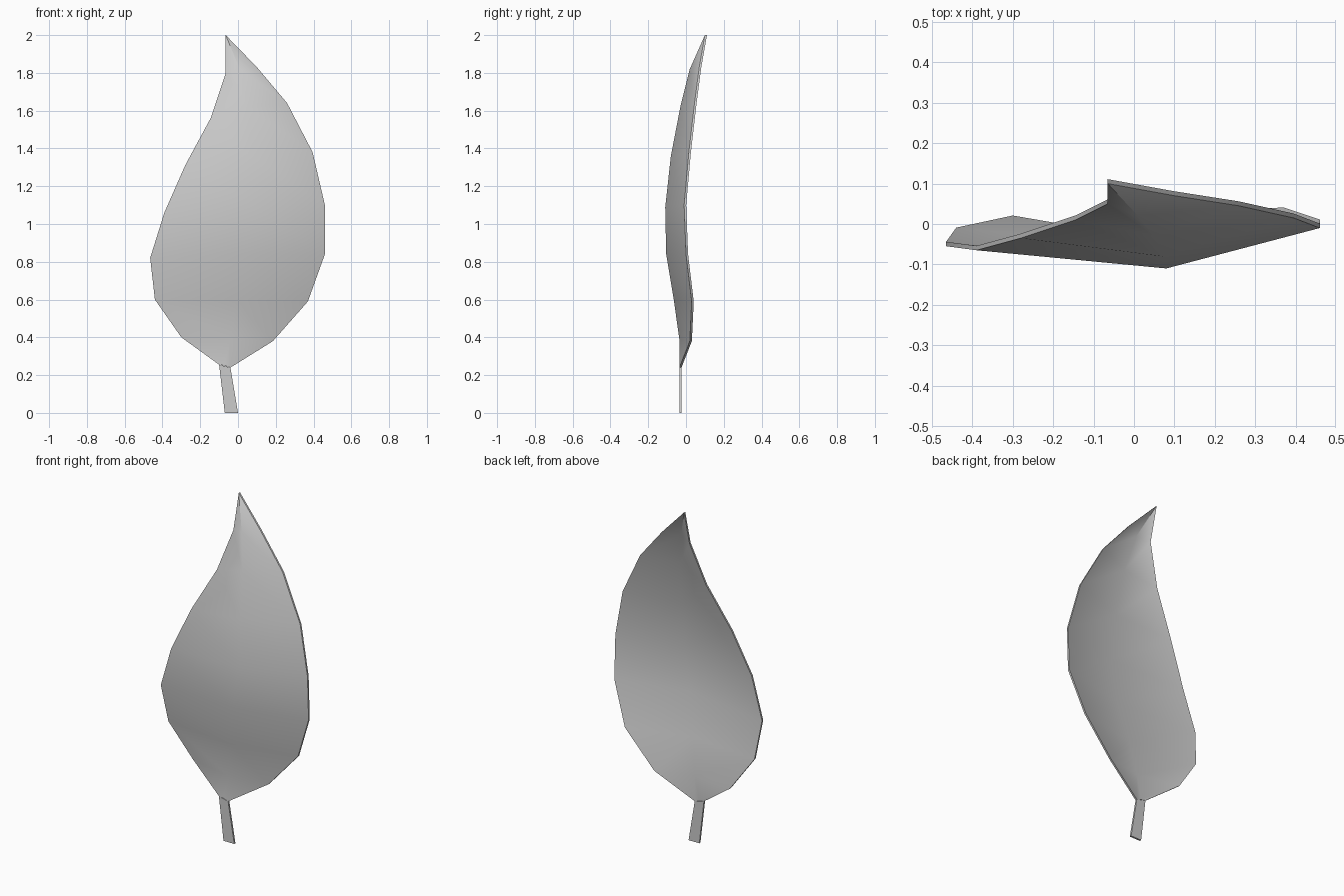
import bpy
import bmesh
from math import radians
from mathutils import Vector

THICKNESS = 0.011

cube = bpy.data.objects.get("Cube")
if cube:
    bpy.data.objects.remove(cube, do_unlink=True)

# One plain grey for the whole leaf
grey = bpy.data.materials.new("leaf grey")
grey.use_nodes = True
colour = (0.6, 0.6, 0.6, 1)
grey.diffuse_color = colour
grey.node_tree.nodes["Principled BSDF"].inputs["Base Color"].default_value = colour


def make_sheet(name, tip, *columns):
    """Loft a sheet between point columns (in hundredths) and thicken it backwards."""
    bm = bmesh.new()

    def vert(point):
        return bm.verts.new(Vector(point) / 100)

    grid = [[vert(p) for p in column] for column in columns]
    if tip:
        top = vert(tip)
        for left, right in zip(grid, grid[1:]):
            bm.faces.new((top, left[0], right[0]))
    for left, right in zip(grid, grid[1:]):
        for i in range(len(left) - 1):
            bm.faces.new((left[i], left[i + 1], right[i + 1], right[i]))

    # Back surface and rim
    front = list(bm.faces)
    result = bmesh.ops.extrude_face_region(bm, geom=front, use_keep_orig=True)
    back = [g for g in result["geom"] if isinstance(g, bmesh.types.BMVert)]
    bmesh.ops.translate(bm, vec=(0, THICKNESS, 0), verts=back)
    bmesh.ops.recalc_face_normals(bm, faces=bm.faces)

    mesh = bpy.data.meshes.new(name)
    bm.to_mesh(mesh)
    bm.free()
    mesh.materials.append(grey)
    obj = bpy.data.objects.new(name, mesh)
    bpy.context.collection.objects.link(obj)
    bpy.ops.object.select_all(action="DESELECT")
    obj.select_set(True)
    bpy.context.view_layer.objects.active = obj
    bpy.ops.object.shade_smooth_by_angle(angle=radians(45))
    return obj


# Blade: two edges and a midrib that bows forward
tip = (-6.5, 10, 200)
right_edge = [(-6.5, 5, 180), (-14.5, 1, 156), (-28, -3.5, 131), (-39, -6.5, 106),
              (-46.5, -5.5, 82), (-44, -2, 60), (-30, 1, 40), (-10, -3.5, 25.5)]
midrib = [(1, 2, 182), (5, -3, 162), (7, -8, 136), (8, -11, 109),
          (4, -10.5, 84), (-1, -6.5, 60), (-4, -3.5, 39), (-7, -3.5, 25)]
left_edge = [(10, 7, 183), (26, 4.5, 164), (39.5, 1.5, 138), (46, -1, 110),
             (46, 0, 84), (37, 3, 59), (18.5, 2, 38), (-4, -3.5, 24)]
make_sheet("leaf_blade", tip, right_edge, midrib, left_edge)

# Stem: a short flat strip under the blade
make_sheet("leaf_stem", None,
           [(-10, -3.5, 25.5), (-7, -3.5, 0)],
           [(-4, -3.5, 24), (0, -3.5, 0)])
